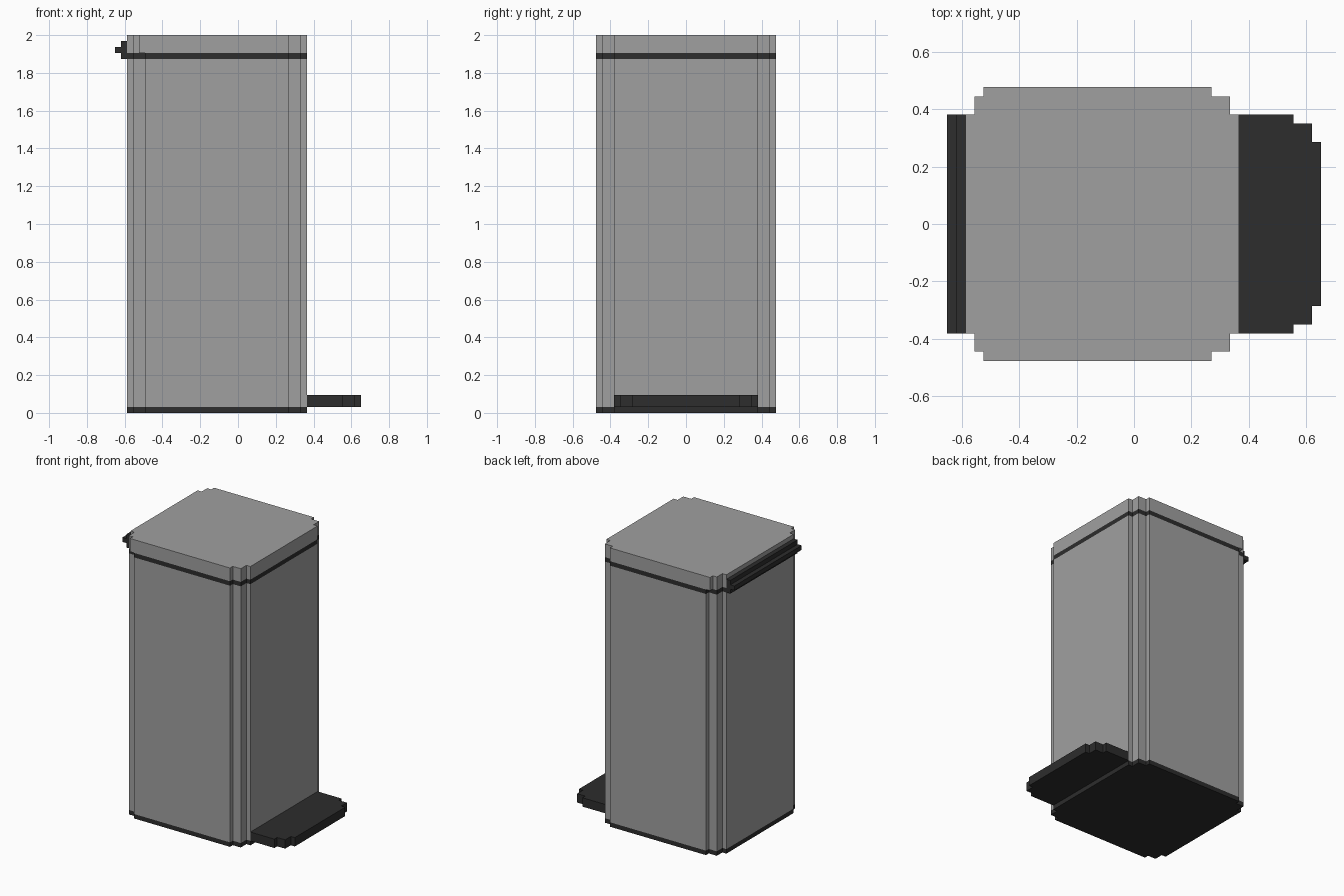
import bpy, bmesh

if "Cube" in bpy.data.objects:
    bpy.data.objects.remove(bpy.data.objects["Cube"])

U = 2 / 63  # block size; all dimensions below are in blocks


def material(name, value):
    m = bpy.data.materials.new(name)
    m.diffuse_color = (value, value, value, 1)
    m.use_nodes = True
    m.node_tree.nodes["Principled BSDF"].inputs["Base Color"].default_value = m.diffuse_color
    return m


GREY = material("steel grey", 0.352)
DARK = material("dark plastic", 0.026)


def mirrored(half):
    """Closed outline from its +y half, listed from +x to -x."""
    return half + [(x, -y) for x, y in reversed(half)]


def stack(name, outline, levels, mats):
    """Extrude an outline through the levels, one material per layer."""
    bm = bmesh.new()
    rings = [[bm.verts.new((x * U, y * U, z * U)) for x, y in outline] for z in levels]
    n = len(outline)
    slots = list(dict.fromkeys(mats))
    for k, mat in enumerate(mats):
        a, b = rings[k], rings[k + 1]
        for i in range(n):
            j = (i + 1) % n
            bm.faces.new((a[i], a[j], b[j], b[i])).material_index = slots.index(mat)
    bm.faces.new(rings[0][::-1]).material_index = slots.index(mats[0])
    bm.faces.new(rings[-1]).material_index = slots.index(mats[-1])
    bmesh.ops.recalc_face_normals(bm, faces=bm.faces)
    me = bpy.data.meshes.new(name)
    bm.to_mesh(me)
    bm.free()
    for m in slots:
        me.materials.append(m)
    ob = bpy.data.objects.new(name, me)
    bpy.context.collection.objects.link(ob)
    return ob


def footprint(back_corner):
    """Stepped rounded square; back_corner is where the side starts at the back."""
    return mirrored([(11.5, 12), (10.5, 12), (10.5, 14), (8.5, 14), (8.5, 15),
                     (back_corner, 15), (back_corner, 14), (-17.5, 14),
                     (-17.5, 12), (-18.5, 12)])


def bar(name, x0, x1, z0, z1):
    return stack(name, mirrored([(x1, 12), (x0, 12)]), [z0, z1], [DARK])


# Bin body with dark base and dark rim
stack("bin_body", footprint(-15.5), [0, 1, 59, 60], [DARK, GREY, DARK])

# Lid, slightly squarer at the back
stack("lid", footprint(-16.5), [60, 63], [GREY])

# Hinge at the back
bar("hinge_plate", -19.5, -18.5, 59, 62)
bar("hinge_pin", -20.5, -19.5, 60, 61)

# Foot pedal with stepped corners
stack("foot_pedal", mirrored([(20.5, 9), (19.5, 9), (19.5, 11), (17.5, 11),
                              (17.5, 12), (11.5, 12)]), [1, 3], [DARK])
